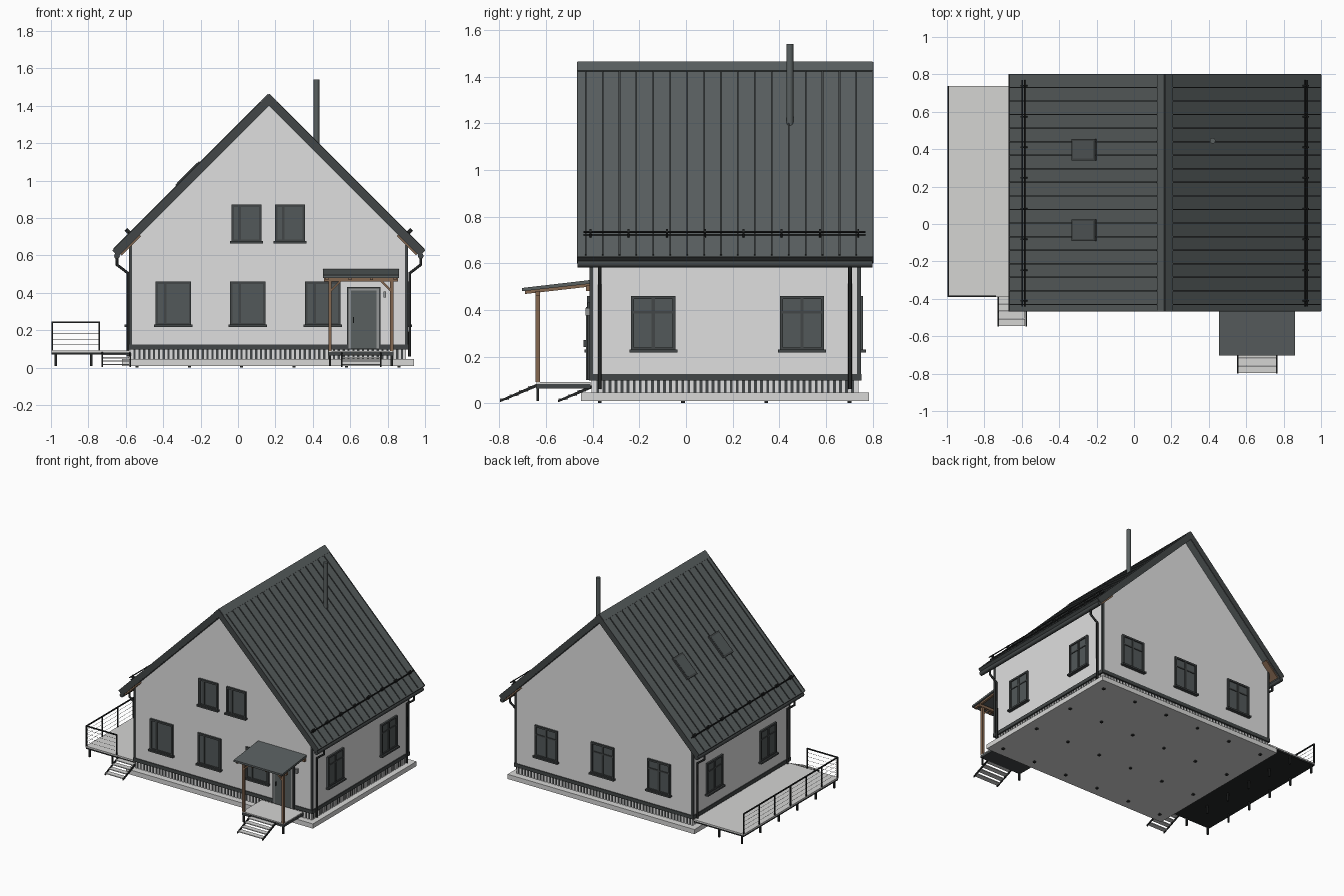
import bpy, bmesh, math
from mathutils import Matrix, Vector

cube = bpy.data.objects.get("Cube")
if cube:
    bpy.data.objects.remove(cube, do_unlink=True)


def material(name, r, g, b):
    m = bpy.data.materials.new(name)
    m.use_nodes = True
    m.diffuse_color = (r, g, b, 1)
    m.node_tree.nodes["Principled BSDF"].inputs["Base Color"].default_value = (r, g, b, 1)
    return m


PLASTER = material("plaster", 0.74, 0.74, 0.74)
CONCRETE = material("concrete", 0.68, 0.68, 0.67)
DECK = material("deck_boards", 0.66, 0.66, 0.65)
ROOF = material("roof_metal", 0.1, 0.115, 0.116)
TRIM = material("dark_trim", 0.055, 0.062, 0.063)
GLASS = material("window_glass", 0.085, 0.098, 0.1)
BLACK = material("black_metal", 0.018, 0.02, 0.02)
WOOD = material("wood", 0.23, 0.135, 0.08)
GREY = material("door_frame", 0.3, 0.31, 0.31)


def finish(name, bm, mats, matrix=None):
    bmesh.ops.recalc_face_normals(bm, faces=bm.faces)
    me = bpy.data.meshes.new(name)
    bm.to_mesh(me)
    bm.free()
    for m in mats:
        me.materials.append(m)
    ob = bpy.data.objects.new(name, me)
    bpy.context.collection.objects.link(ob)
    if matrix:
        ob.matrix_world = matrix
    return ob


def boxes(name, mats, items, matrix=None):
    """Each item: x0, x1, y0, y1, z0, z1 and optionally a material slot."""
    bm = bmesh.new()
    for it in items:
        lo, hi = Vector(it[0:6:2]), Vector(it[1:6:2])
        mat = Matrix.Translation((lo + hi) / 2) @ Matrix.Diagonal((*(hi - lo), 1))
        new = bmesh.ops.create_cube(bm, size=1, matrix=mat)["verts"]
        for f in {f for v in new for f in v.link_faces}:
            f.material_index = it[6] if len(it) > 6 else 0
    return finish(name, bm, mats, matrix)


def prisms(name, mat, items, axis="y"):
    """Each item: (profile, start, end), extruded along the axis."""
    bm = bmesh.new()
    for pts, a, b in items:
        vs = [bm.verts.new((p, a, q) if axis == "y" else (a, p, q)) for p, q in pts]
        face = bm.faces.new(vs)
        ext = bmesh.ops.extrude_face_region(bm, geom=[face])["geom"]
        move = (0, b - a, 0) if axis == "y" else (b - a, 0, 0)
        bmesh.ops.translate(bm, vec=move, verts=[v for v in ext if isinstance(v, bmesh.types.BMVert)])
    return finish(name, bm, [mat])


def tubes(name, mat, paths, radius):
    cu = bpy.data.curves.new(name, "CURVE")
    cu.dimensions = "3D"
    cu.bevel_depth, cu.bevel_resolution, cu.use_fill_caps = radius, 2, True
    for path in paths:
        sp = cu.splines.new("POLY")
        sp.points.add(len(path) - 1)
        for p, co in zip(sp.points, path):
            p.co = (*co, 1)
    cu.materials.append(mat)
    ob = bpy.data.objects.new(name, cu)
    bpy.context.collection.objects.link(ob)


# House footprint and roof axis
X0, X1, Y0, Y1 = -0.58, 0.905, -0.41, 0.745
CX, TOP = 0.165, 1.46
RY0, RY1 = -0.465, 0.8

# Foundation slab on short piles
boxes("foundation_slab", [CONCRETE], [(X0 - .04, X1 + .035, Y0 - .04, Y1 + .04, .01, .045)])
boxes("foundation_piles", [BLACK], [(x - .008, x + .008, y - .008, y + .008, 0, .012)
      for x in [-0.54 + .28 * i for i in range(6)] for y in [-0.37 + .357 * j for j in range(4)]])

# Ventilated plinth with upright slats
boxes("plinth_core", [TRIM], [(X0 + .012, X1 - .012, Y0 + .012, Y1 - .012, .045, .1)])
slats, pitch = [], .026
for i in range(57):
    x = X0 + .007 + pitch * i
    slats += [(x, x + .014, y - .004, y + .004, .045, .1) for y in (Y0 + .01, Y1 - .01)]
for i in range(44):
    y = Y0 + .012 + pitch * i
    slats += [(x - .004, x + .004, y, y + .014, .045, .1) for x in (X0 + .01, X1 - .01)]
boxes("plinth_slats", [PLASTER], slats)
boxes("base_band", [TRIM], [(X0 - .006, X1 + .006, Y0 - .006, Y1 + .006, .098, .125)])

# Walls with gables, and corner strips
prisms("walls", PLASTER, [([(X0, .1), (X1, .1), (X1, .665), (CX, 1.41), (X0, .665)], Y0, Y1)])
boxes("corner_strips", [TRIM], [(x - .008, x + .008, y - .008, y + .008, .1, .655)
      for x in (X0 + .004, X1 - .004) for y in (Y0 + .004, Y1 - .004)])


# Roof: points at distance d down the slope and height h above it
def slope(side, d0, d1, h0, h1):
    k = math.sqrt(.5)
    return [(CX + side * (d + h * k), TOP - d + h * k)
            for d, h in ((d0, h0), (d1, h0), (d1, h1), (d0, h1))]


W = .833
prisms("roof", ROOF, [([(CX, TOP), (CX + W, TOP - W), (CX + W - .03, TOP - W - .03), (CX, TOP - .06),
                        (CX - W + .03, TOP - W - .03), (CX - W, TOP - W)], RY0, RY1)])
SIDES = (1, -1)
prisms("roof_seams", TRIM, [(slope(s, .04, W - .005, 0, .006), y - .0035, y + .0035)
       for s in SIDES for y in [-0.43 + .0725 * i for i in range(17)]])
prisms("ridge_cap", ROOF, [(slope(s, 0, .038, 0, .006), RY0, RY1) for s in SIDES])
prisms("eave_trim", TRIM, [(slope(s, W - .002, W + .002, -.045, .002), RY0, RY1) for s in SIDES])
prisms("verge_trim", TRIM, [(slope(s, .0, W, -.04, .003), y - .003, y + .003)
       for s in SIDES for y in (RY0, RY1)])
prisms("eave_soffit", WOOD, [(slope(s, .72, W - .01, -.052, -.042), RY0 + .01, RY1 - .01) for s in SIDES])
tubes("gutters", TRIM, [[(CX + s * .812, y, .597) for y in (RY0, RY1)] for s in SIDES], .016)

# Skylights on the right-hand slope
prisms("skylight_frames", TRIM, [(slope(-1, .365, .492, 0, .012), y, y + .115) for y in (-.09, .34)])
prisms("skylight_glass", GLASS, [(slope(-1, .375, .482, .01, .014), y + .01, y + .105) for y in (-.09, .34)])

# Snow guards
tubes("snow_guard_rails", BLACK, [[(CX + s * (.75 + o), y, .722 + o) for y in (-.44, .77)]
      for s in SIDES for o in (0, .012)], .004)
prisms("snow_guard_brackets", BLACK, [(slope(s, .735, .75, 0, .03), y - .004, y + .004)
       for s in SIDES for y in [-.41 + .164 * i for i in range(8)]])

# Flue pipe
bm = bmesh.new()
bmesh.ops.create_cone(bm, cap_ends=True, segments=20, radius1=.015, radius2=.015, depth=.36,
                      matrix=Matrix.Translation((.42, .445, 1.36)))
flue = finish("flue_pipe", bm, [ROOF])
bpy.context.view_layer.objects.active = flue
flue.select_set(True)
bpy.ops.object.shade_smooth_by_angle()

# Downpipes at the four corners
tubes("downpipes", BLACK, [[(CX + s * .812, y, .59), (CX + s * .812, y, .55), (CX + s * .753, y, .505),
      (CX + s * .753, y, .06)] for s in SIDES for y in (-.37, .703)], .008)


# Windows, built facing the front and turned onto each wall
def window(name, x, y, z, turn, w, h, mullion=.5, transom=True):
    a, t, d = w / 2, .013, -.014
    m = -a + w * mullion
    parts = [(-a, a, -.006, .01, 0, h, 1),
             (-a, -a + t, d, 0, 0, h), (a - t, a, d, 0, 0, h),
             (-a, a, d, 0, h - t, h), (-a, a, d, 0, 0, t),
             (m - .007, m + .007, d + .002, 0, 0, h),
             (-a - .008, a + .008, -.026, 0, -.008, .004)]
    if transom:
        parts.append((-a, a, d + .003, 0, h * .68, h * .68 + .01))
    boxes(name, [TRIM, GLASS], parts,
          Matrix.Translation((x, y, z)) @ Matrix.Rotation(math.radians(turn), 4, "Z"))


for i, x in enumerate((-.345, .053, .453)):
    window(f"front_window_{i + 1}", x, Y0, .226, 0, .19, .234, .27, False)
for i, x in enumerate((.045, .278)):
    window(f"upper_window_{i + 1}", x, Y0, .672, 0, .16, .2, .27, False)
for i, x in enumerate((.64, .17, -.3)):
    window(f"back_window_{i + 1}", x, Y1, .226, 180, .19, .234)
for i, y in enumerate((-.14, .497)):
    window(f"left_window_{i + 1}", X1, y, .226, 90, .19, .234)
    window(f"right_window_{i + 1}", X0, y, .226, -90, .19, .234)

# Entrance door and lamp
boxes("front_door", [TRIM, GREY, ROOF], [(.583, .762, Y0 - .012, Y0, .1, .432),
      (.592, .753, Y0 - .015, Y0, .1, .422, 1), (.605, .74, Y0 - .018, Y0, .1, .412, 2),
      (.615, .62, Y0 - .03, Y0, .24, .27)])
boxes("wall_lamp", [GREY], [(.778, .792, Y0 - .02, Y0, .375, .408)])

# Porch deck, posts, braces and canopy
boxes("porch_deck", [DECK], [(.485, .83, -.64, Y0, .08, .09)])
boxes("porch_deck_frame", [TRIM], [(.483, .832, -.642, Y0, .064, .083)])
PX = (.492, .822)
boxes("porch_legs", [BLACK], [(x - .006, x + .006, -.641, -.629, .01, .07) for x in PX])
boxes("porch_posts", [WOOD], [(x - .009, x + .009, -.644, -.626, .09, .465) for x in PX])
boxes("porch_beams", [WOOD], [(.46, .855, -.645, -.625, .46, .48), (.46, .855, -.428, Y0, .48, .505)])
prisms("porch_rafters", WOOD, [([(-.69, .468), (Y0, .5), (Y0, .515), (-.69, .482)], x - .008, x + .008)
       for x in (.475, .6, .715, .84)], "x")
prisms("porch_braces", WOOD, [([(x, .4), (x, .415), (x + s * .05, .465), (x + s * .065, .465)], -.642, -.63)
       for x, s in zip(PX, SIDES)])
prisms("porch_canopy", ROOF, [([(-.702, .48), (Y0, .512), (Y0, .528), (-.702, .494)], .455, .86)], "x")


# Open stairs with sloping stringers
def stairs(name, x0, x1, y):
    boxes(name + "_treads", [DECK], [(x0 + .005, x1 - .005, y - .04 * i - .038, y - .04 * i, z, z + .006)
          for i, z in enumerate((.068, .05, .032, .014))])
    prisms(name + "_stringers", BLACK, [([(y, .07), (y, .084), (y - .16, .014), (y - .16, .004)],
           x - .004, x + .004) for x in (x0, x1)], "x")


stairs("porch_stairs", .555, .763, -.638)
stairs("terrace_stairs", -.727, -.577, -.388)

# Side terrace on legs
TX, TY0, TY1 = -.998, -.39, .737
boxes("terrace_deck", [DECK], [(TX, X0, TY0, TY1, .082, .092)])
boxes("terrace_frame", [BLACK], [(TX + .002, X0, TY0 + .002, TY1 - .002, .07, .083)])
boxes("terrace_legs", [BLACK], [(x - .006, x + .006, y - .006, y + .006, .01, .072)
      for x in (-.975, -.785) for y in [-.375 + .22 * i for i in range(6)]])

# Terrace railing with thin wires
R = .004
ys = [TY0 + R + (TY1 - TY0 - 2 * R) * i / 6 for i in range(7)]
posts = [(TX + R, y) for y in ys] + [(-.742, TY0 + R)]
rail = [(x - R, x + R, y - R, y + R, .085, .245) for x, y in posts]
rail += [(TX, TX + 2 * R, TY0, TY1, .238, .246), (TX, -.738, TY0, TY0 + 2 * R, .238, .246)]
boxes("terrace_railing", [BLACK], rail)
tubes("terrace_wires", GREY, [[(-.742, TY0 + R, z), (TX + R, TY0 + R, z), (TX + R, TY1 - R, z)]
      for z in (.122, .152, .182, .212)], .001)
